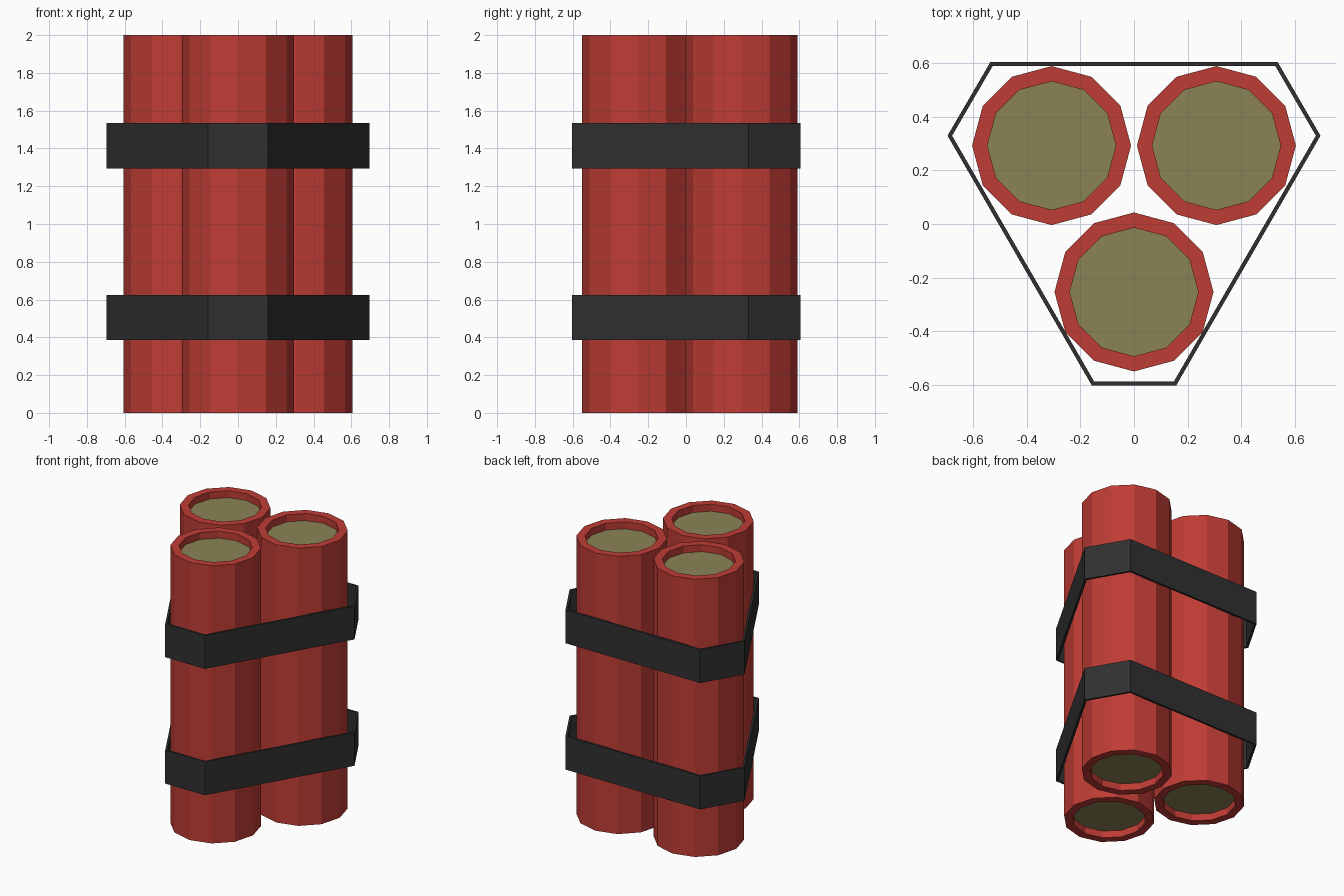
import bpy, bmesh
from math import cos, sin, pi, radians
from mathutils import Vector

if "Cube" in bpy.data.objects:
    bpy.data.objects.remove(bpy.data.objects["Cube"])

SIDES, R_OUT, R_IN, HEIGHT, RECESS = 12, 0.297, 0.24, 2.0, 0.05


def material(name, color):
    m = bpy.data.materials.new(name)
    m.diffuse_color = (*color, 1)
    m.use_nodes = True
    m.node_tree.nodes["Principled BSDF"].inputs["Base Color"].default_value = m.diffuse_color
    return m


red = material("red_paper", (0.52, 0.045, 0.035))
olive = material("olive_filling", (0.26, 0.23, 0.09))
black = material("black_strap", (0.03, 0.03, 0.03))


def loft(name, rings, mats, closed=False):
    """Skin a stack of rings; close it into a loop, or cap its ends with the last material."""
    bm = bmesh.new()
    rows = [[bm.verts.new(p) for p in ring] for ring in rings]
    pairs = list(zip(rows, rows[1:]))
    if closed:
        pairs.append((rows[-1], rows[0]))
    for a, b in pairs:
        n = len(a)
        for i in range(n):
            j = (i + 1) % n
            bm.faces.new((a[i], a[j], b[j], b[i]))
    if not closed:
        for row in (rows[0][::-1], rows[-1]):
            bm.faces.new(row).material_index = len(mats) - 1
    bmesh.ops.recalc_face_normals(bm, faces=bm.faces)
    mesh = bpy.data.meshes.new(name)
    bm.to_mesh(mesh)
    bm.free()
    for m in mats:
        mesh.materials.append(m)
    ob = bpy.data.objects.new(name, mesh)
    bpy.context.collection.objects.link(ob)
    return ob


# Red tubes with recessed olive ends
profile = [(R_IN, RECESS), (R_IN, 0), (R_OUT, 0),
           (R_OUT, HEIGHT), (R_IN, HEIGHT), (R_IN, HEIGHT - RECESS)]
tube_rings = [[(r * cos(2 * pi * k / SIDES), r * sin(2 * pi * k / SIDES), z)
               for k in range(SIDES)] for r, z in profile]
for name, x, y in (("front_tube", 0, -0.254),
                   ("back_left_tube", -0.308, 0.293),
                   ("back_right_tube", 0.308, 0.293)):
    loft(name, tube_rings, [red, olive]).location = (x, y, 0)

# Six-sided straps; the inner outline is mitred by the strap thickness
half = [(0.158, -0.603), (0.697, 0.33), (0.537, 0.605)]
outer = [Vector(p) for p in half] + [Vector((-x, y)) for x, y in reversed(half)]
THICK = 0.015
inner = []
for i, p in enumerate(outer):
    to_prev = (outer[i - 1] - p).normalized()
    to_next = (outer[(i + 1) % 6] - p).normalized()
    inner.append(p + (to_prev + to_next).normalized() * THICK / sin(radians(60)))

for name, z0, z1 in (("lower_strap", 0.385, 0.625), ("upper_strap", 1.295, 1.535)):
    rings = [[(p.x, p.y, z) for p in outline]
             for outline, z in ((outer, z0), (outer, z1), (inner, z1), (inner, z0))]
    loft(name, rings, [black], closed=True)
